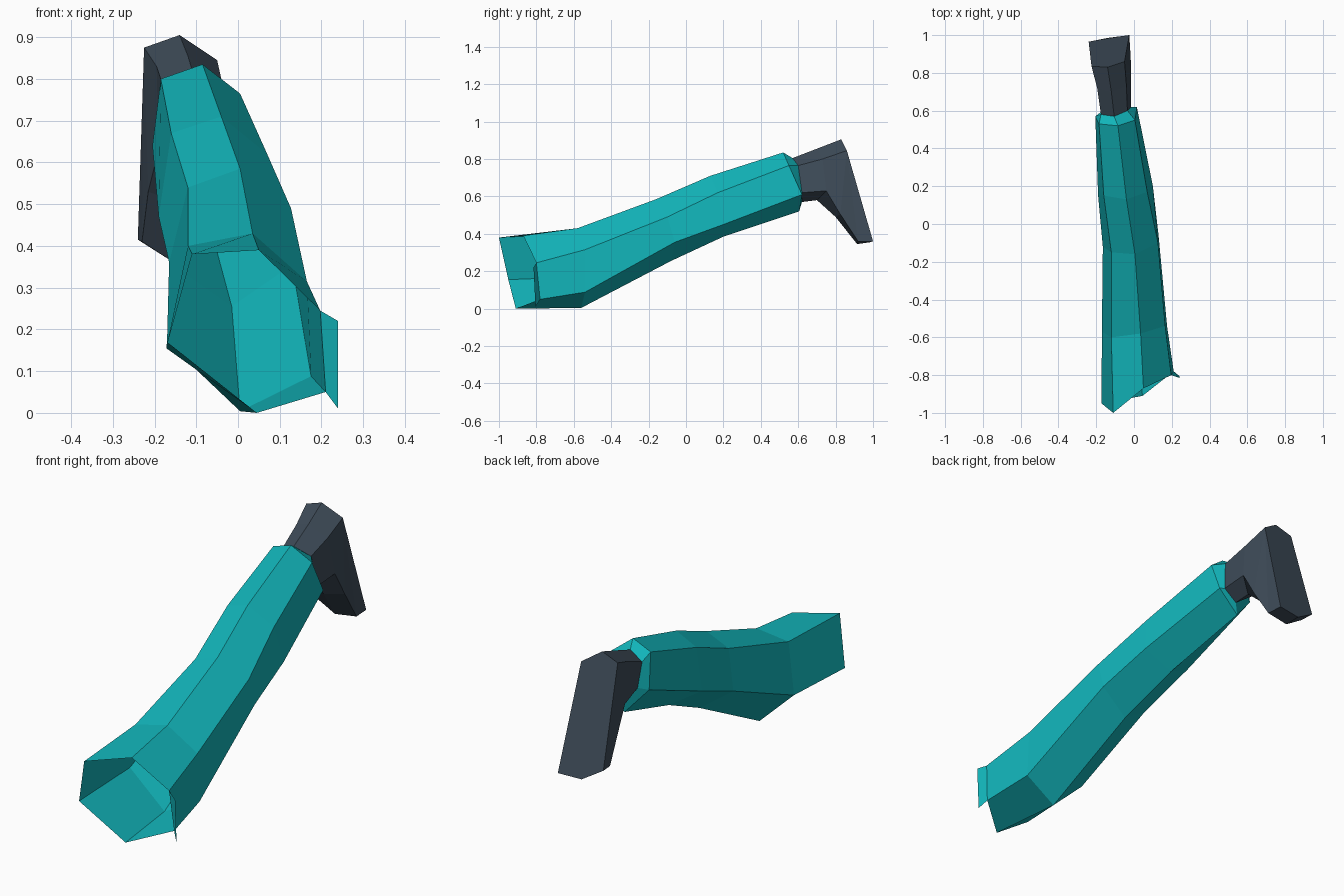
import bpy, bmesh


def material(name, color):
    m = bpy.data.materials.new(name)
    m.diffuse_color = (*color, 1)
    return m


def loft(name, rings, mat, cap_end=False, flap=None):
    """Skin six-sided rings with flat faces; coincident points are merged."""
    bm = bmesh.new()
    loops = [[bm.verts.new(p) for p in ring] for ring in rings]
    for a, b in zip(loops, loops[1:]):
        for i in range(6):
            j = (i + 1) % 6
            bm.faces.new((a[i], a[j], b[j], b[i]))
    if cap_end:
        bm.faces.new(loops[-1])
    if flap:
        c, d = loops[0][2], loops[0][3]
        bm.faces.new([d, c] + [bm.verts.new(p) for p in flap])
    bmesh.ops.remove_doubles(bm, verts=bm.verts, dist=0.0005)
    bmesh.ops.recalc_face_normals(bm, faces=bm.faces)
    me = bpy.data.meshes.new(name)
    bm.to_mesh(me)
    bm.free()
    me.materials.append(mat)
    ob = bpy.data.objects.new(name, me)
    bpy.context.collection.objects.link(ob)
    return ob


teal = material("teal cloth", (0.006, 0.46, 0.49))
slate = material("dark slate", (0.048, 0.071, 0.098))

# Ring order: upper left, top, upper right, lower right, bottom, lower left
ankle = [(-.175, .58, .77), (-.105, .57, .805), (-.035, .60, .765),
         (-.015, .62, .62), (-.08, .62, .57), (-.165, .60, .65)]

# Trouser leg, open at the hip and turned in at the cuff
trouser = [
    [(-.11, -1, .38), (.05, -.87, .39), (.197, -.80, .245),
     (.21, -.78, .05), (.045, -.91, 0), (-.172, -.95, .155)],
    [(-.12, -.60, .40), (.035, -.58, .43), (.165, -.54, .315),
     (.175, -.54, .088), (.005, -.56, .004), (-.17, -.57, .17)],
    [(-.12, -.15, .54), (.005, -.16, .585), (.127, -.10, .49),
     (.13, -.06, .355), (-.015, -.08, .255), (-.165, -.12, .36)],
    [(-.16, .15, .67), (-.04, .13, .71), (.07, .17, .62),
     (.10, .20, .45), (-.05, .20, .385), (-.19, .15, .47)],
    [(-.185, .53, .80), (-.085, .52, .835), (.005, .55, .765),
     (.015, .62, .61), (-.10, .605, .52), (-.205, .57, .64)],
]
loft("trouser_leg", trouser + [ankle], teal,
     flap=[(.24, -.815, .22), (.24, -.805, .01)])

# Boot: ankle, instep, arch, toe, then the flat sole
heel = [(-.225, .835, .875), (-.14, .83, .905), (-.05, .86, .845)]
boot = [
    ankle,
    [(-.195, .72, .83), (-.12, .70, .855), (-.04, .73, .80),
     (-.015, .75, .63), (-.085, .70, .58), (-.19, .73, .63)],
    heel + [(-.015, .825, .505), (-.11, .80, .49), (-.215, .82, .53)],
    heel + [(-.02, .92, .36), (-.13, .915, .345), (-.23, .90, .41)],
    heel + [(-.025, 1, .36), (-.14, .985, .355), (-.24, .965, .415)],
]
loft("boot", boot, slate, cap_end=True)
